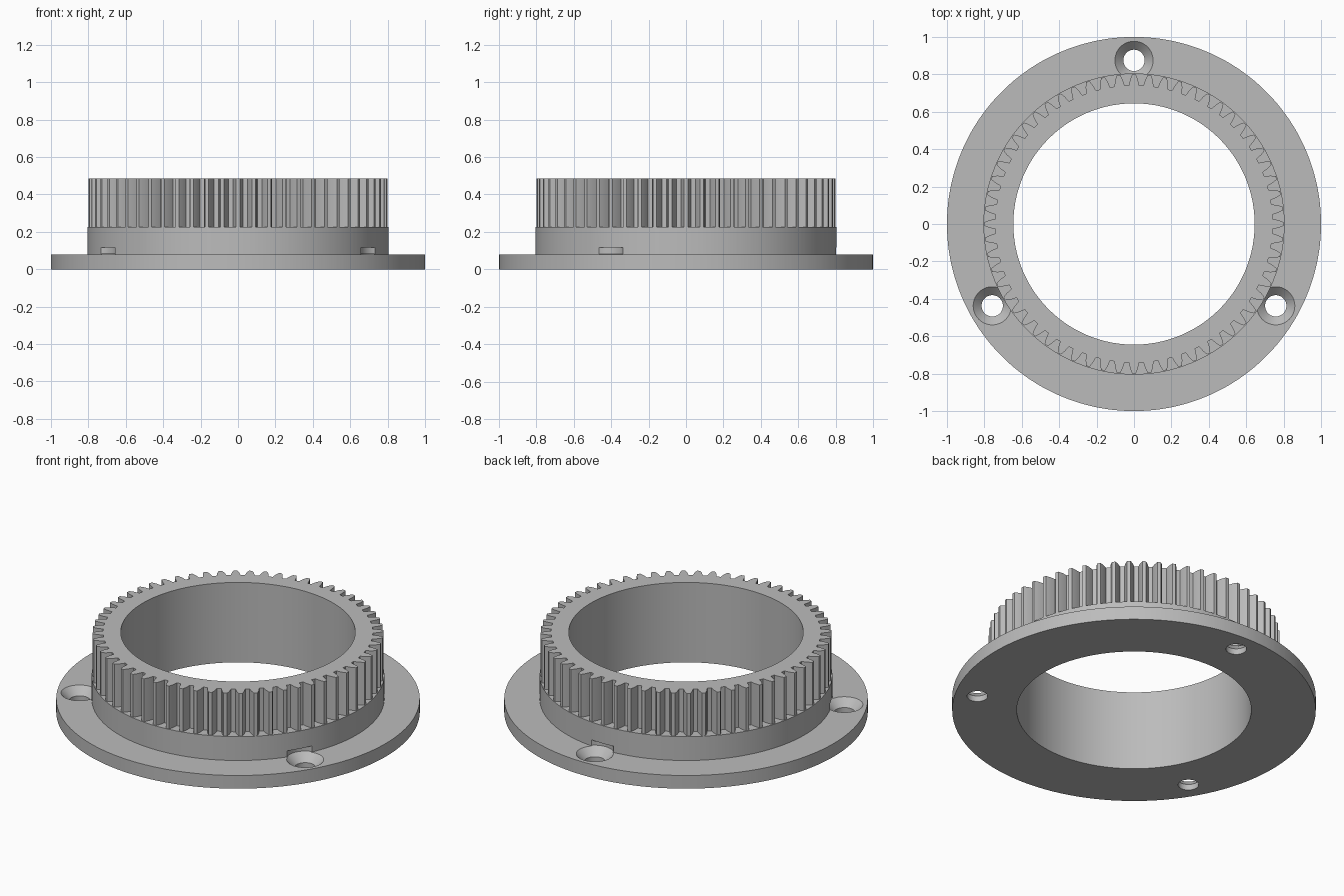
import bpy, bmesh
from math import cos, sin, pi, radians

if "Cube" in bpy.data.objects:
    bpy.data.objects.remove(bpy.data.objects["Cube"])

TEETH = 60
BORE, FLANGE, COLLAR = 0.645, 1.0, 0.805
FLANGE_TOP, COLLAR_TOP, GEAR_TOP = 0.08, 0.225, 0.485
HOLE_R, SINK_R, HOLE_POS = 0.057, 0.105, 0.875

grey = bpy.data.materials.new("plain_grey")
grey.use_nodes = True
color = (0.5, 0.5, 0.5, 1)
grey.diffuse_color = color
grey.node_tree.nodes["Principled BSDF"].inputs["Base Color"].default_value = color


def loft(name, rings, capped):
    """Skin a stack of rings; join the last to the first unless capped."""
    bm = bmesh.new()
    loops = [[bm.verts.new(p) for p in ring] for ring in rings]
    pairs = list(zip(loops, loops[1:]))
    if capped:
        bm.faces.new(loops[0])
        bm.faces.new(loops[-1])
    else:
        pairs.append((loops[-1], loops[0]))
    for a, b in pairs:
        n = len(a)
        for i in range(n):
            j = (i + 1) % n
            bm.faces.new((a[i], a[j], b[j], b[i]))
    bmesh.ops.recalc_face_normals(bm, faces=bm.faces)
    mesh = bpy.data.meshes.new(name)
    bm.to_mesh(mesh)
    bm.free()
    mesh.materials.append(grey)
    obj = bpy.data.objects.new(name, mesh)
    bpy.context.collection.objects.link(obj)
    return obj


# Tooth outline: radius and half thickness at root, pitch circle and tip
flank = [(0.742, 0.027), (0.774, 0.0203), (0.8, 0.0095)]
tooth = [(r, -w / r) for r, w in flank] + [(r, w / r) for r, w in reversed(flank)]
outline = [(r, 2 * pi * k / TEETH + a) for k in range(TEETH) for r, a in tooth]


def circle(radius, z):
    return [(radius * cos(a), radius * sin(a), z) for _, a in outline]


def gear(z):
    return [(r * cos(a), r * sin(a), z) for r, a in outline]


# Flange, collar and toothed ring as one solid
body = loft("flanged_gear_ring", [
    circle(BORE, 0), circle(FLANGE, 0), circle(FLANGE, FLANGE_TOP),
    circle(COLLAR, FLANGE_TOP), circle(COLLAR, COLLAR_TOP),
    gear(COLLAR_TOP), gear(GEAR_TOP), circle(BORE, GEAR_TOP)], False)

# Countersunk screw holes, which also notch the foot of the collar
screw_profile = [(HOLE_R, -0.05), (HOLE_R, 0.035), (SINK_R, FLANGE_TOP + 0.003),
                 (SINK_R, 0.117)]
for degrees in (90, 210, 330):
    cx, cy = HOLE_POS * cos(radians(degrees)), HOLE_POS * sin(radians(degrees))
    rings = [[(cx + r * cos(2 * pi * i / 64), cy + r * sin(2 * pi * i / 64), z)
              for i in range(64)] for r, z in screw_profile]
    cutter = loft("screw_hole_cutter", rings, True)
    cutter.hide_render = True
    cut = body.modifiers.new("screw_hole", 'BOOLEAN')
    cut.operation, cut.solver, cut.object = 'DIFFERENCE', 'EXACT', cutter
    bpy.context.view_layer.objects.active = body
    bpy.ops.object.modifier_apply(modifier=cut.name)
    bpy.data.objects.remove(cutter)

# Smooth round walls, crisp edges
for obj in bpy.context.selected_objects:
    obj.select_set(False)
body.select_set(True)
bpy.context.view_layer.objects.active = body
bpy.ops.object.shade_smooth_by_angle(angle=radians(25))
